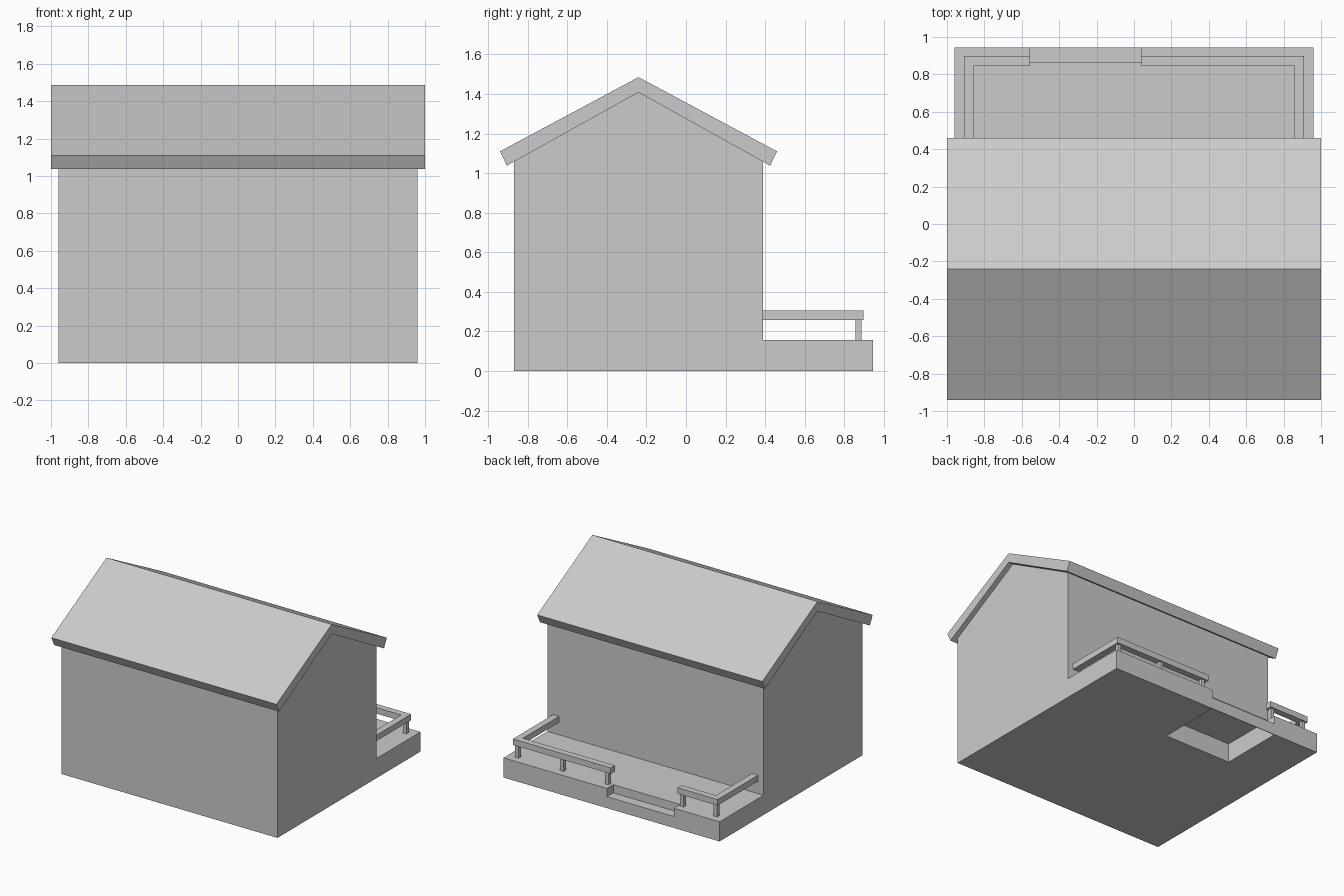
import bpy
import bmesh
from mathutils import Vector

cube = bpy.data.objects.get("Cube")
if cube:
    bpy.data.objects.remove(cube, do_unlink=True)

grey = bpy.data.materials.new("plain grey")
grey.use_nodes = True
colour = (0.6, 0.6, 0.6, 1)
grey.diffuse_color = colour
grey.node_tree.nodes["Principled BSDF"].inputs["Base Color"].default_value = colour


def prism(name, outline, axis, low, high):
    """Extrude a flat outline (y, z for axis x; x, y for axis z)."""
    bm = bmesh.new()
    if axis == "x":
        points = [(low, a, b) for a, b in outline]
        shift = Vector((high - low, 0, 0))
    else:
        points = [(a, b, low) for a, b in outline]
        shift = Vector((0, 0, high - low))
    face = bm.faces.new([bm.verts.new(p) for p in points])
    grown = bmesh.ops.extrude_face_region(bm, geom=[face], use_keep_orig=True)
    moved = [v for v in grown["geom"] if isinstance(v, bmesh.types.BMVert)]
    bmesh.ops.translate(bm, verts=moved, vec=shift)
    bmesh.ops.recalc_face_normals(bm, faces=bm.faces)
    mesh = bpy.data.meshes.new(name)
    bm.to_mesh(mesh)
    bm.free()
    mesh.materials.append(grey)
    obj = bpy.data.objects.new(name, mesh)
    bpy.context.collection.objects.link(obj)
    return obj


def cut(target, cutter):
    cutter.hide_render = True
    mod = target.modifiers.new("cut", "BOOLEAN")
    mod.operation = "DIFFERENCE"
    mod.solver = "EXACT"
    mod.object = cutter
    bpy.context.view_layer.objects.active = target
    bpy.ops.object.modifier_apply(modifier=mod.name)
    bpy.data.objects.remove(cutter, do_unlink=True)


ridge = -0.24
deck_top = 0.158
side, wall, back = 0.96, 0.388, 0.945
step_right, step_left = -0.555, 0.04

# Gabled house and deck in one profile
house = prism("house_and_deck", [
    (-0.87, 0), (back, 0), (back, deck_top), (wall, deck_top),
    (wall, 1.06), (ridge, 1.408), (-0.87, 1.06)], "x", -side, side)

# Lowered step in the deck edge
cut(house, prism("step_cutter", [
    (0.865, 0.092), (1.1, 0.092), (1.1, 0.3), (0.865, 0.3)],
    "x", step_right, step_left))

# Hollow under the step
cut(house, prism("hollow_cutter", [
    (0.42, -0.1), (0.42, 0.153), (0.86, 0.153), (0.86, 0.087),
    (0.94, 0.087), (0.94, -0.1)], "x", step_right, step_left))

# Roof slab with square-cut eaves
prism("roof", [
    (ridge, 1.485), (ridge + 0.7, 1.11), (ridge + 0.665, 1.038),
    (ridge, 1.408), (ridge - 0.665, 1.038), (ridge - 0.7, 1.11)],
    "x", -1, 1)

# L-shaped handrails and their posts
outer, inner, rail_back, rail_front = 0.91, 0.857, 0.898, 0.845
rails = [("left", 1, step_left, (0.882, 0.482, 0.082)),
         ("right", -1, -step_right, (0.882, 0.583))]
for label, sign, end, posts in rails:
    outline = [(outer, wall), (outer, rail_back), (end, rail_back),
               (end, rail_front), (inner, rail_front), (inner, wall)]
    prism(label + "_handrail", [(sign * x, y) for x, y in outline],
          "z", 0.257, 0.305)
    for i, px in enumerate(posts):
        h = 0.015
        x, y = sign * px, 0.872
        prism(f"{label}_rail_post_{i + 1}", [
            (x - h, y - h), (x + h, y - h), (x + h, y + h), (x - h, y + h)],
            "z", deck_top, 0.257)
